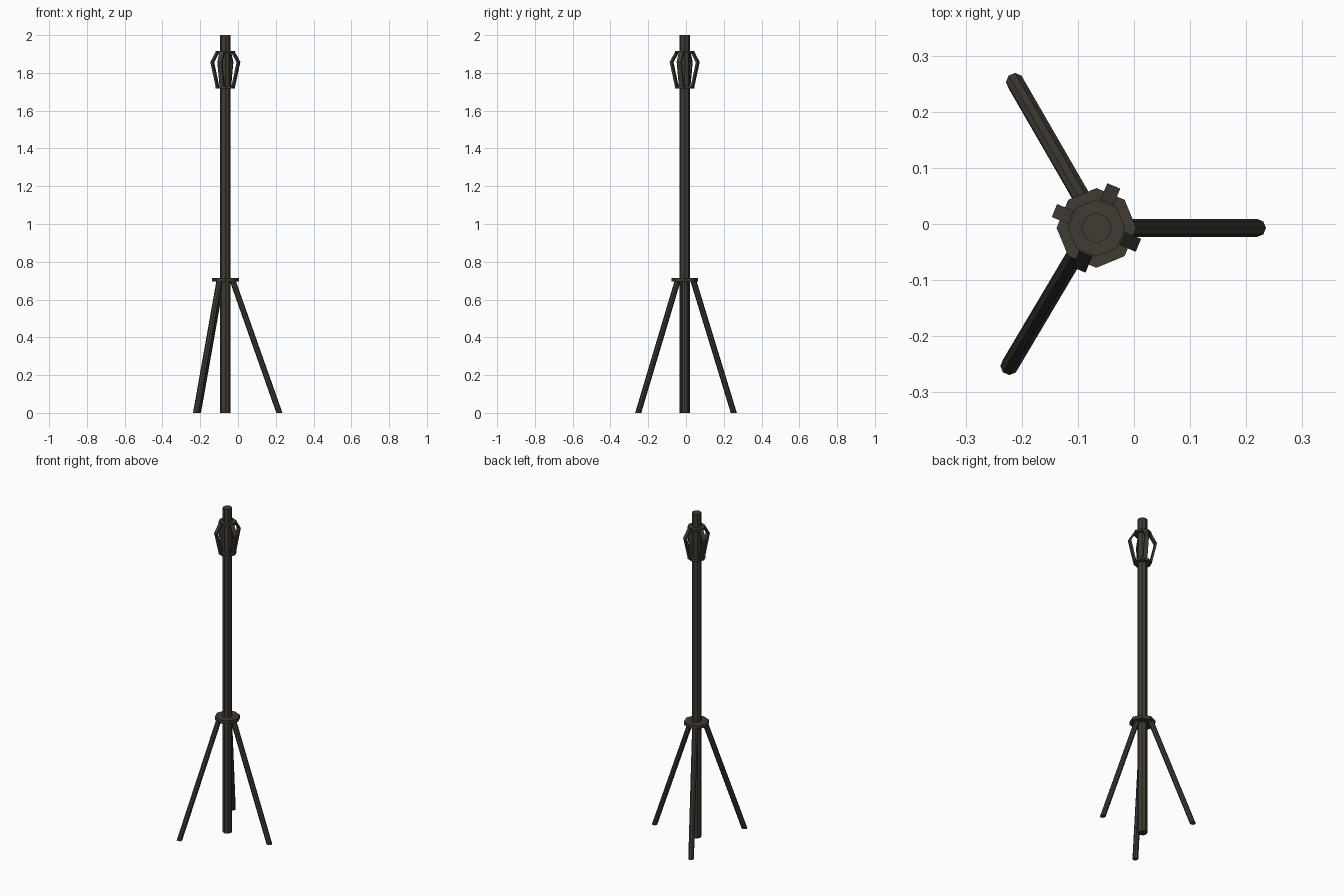
import bpy, bmesh, math
from mathutils import Vector

if "Cube" in bpy.data.objects:
    bpy.data.objects.remove(bpy.data.objects["Cube"])

CX, CY = -0.067, -0.007          # pole axis

iron = bpy.data.materials.new("dark iron")
iron.diffuse_color = (0.05, 0.043, 0.034, 1)
iron.use_nodes = True
iron.node_tree.nodes["Principled BSDF"].inputs["Base Color"].default_value = iron.diffuse_color


def finish(name, bm):
    bmesh.ops.recalc_face_normals(bm, faces=bm.faces)
    me = bpy.data.meshes.new(name)
    bm.to_mesh(me)
    bm.free()
    me.materials.append(iron)
    ob = bpy.data.objects.new(name, me)
    ob.location = (CX, CY, 0)
    bpy.context.collection.objects.link(ob)
    return ob


def loft(name, rings):
    """Closed tube through rings of equal point count."""
    bm = bmesh.new()
    vs = [[bm.verts.new(p) for p in r] for r in rings]
    n = len(vs[0])
    for a, b in zip(vs, vs[1:]):
        for i in range(n):
            j = (i + 1) % n
            bm.faces.new((a[i], a[j], b[j], b[i]))
    bm.faces.new(vs[0])
    bm.faces.new(vs[-1])
    return finish(name, bm)


def octagon(x, y, z, r):
    return [Vector((x + r * math.cos(i * math.pi / 4),
                    y + r * math.sin(i * math.pi / 4), z)) for i in range(8)]


def post(name, a, b, r):
    return loft(name, [octagon(*a, r), octagon(*b, r)])


# Central pole and collars
post("pole", (0, 0, 0), (0, 0, 2), 0.027)
post("leg_collar", (0, 0, 0.695), (0, 0, 0.715), 0.071)
post("basket_lower_ring", (0, 0, 1.718), (0, 0, 1.731), 0.051)
post("basket_upper_ring", (0, 0, 1.904), (0, 0, 1.917), 0.051)

# Tripod legs, cut level with the ground
legs = [((0.286, 0.0), (0.039, 0.0)),
        ((-0.145, 0.26), (-0.0215, 0.046)),
        ((-0.155, -0.246), (-0.031, -0.037))]
for i, (foot, top) in enumerate(legs):
    post(f"leg_{i + 1}", (*foot, 0), (*top, 0.70), 0.0162)

# Bent flat straps around the basket
outer = [(0.050, 1.724), (0.081, 1.858), (0.050, 1.911)]
inner = [(0.039, 1.724), (0.069, 1.856), (0.037, 1.911)]
for k in range(4):
    a = math.radians(67.5 + 90 * k)
    d = Vector((math.cos(a), math.sin(a), 0))
    s = Vector((-d.y, d.x, 0)) * 0.0125
    rings = []
    for (ro, zo), (ri, zi) in zip(outer, inner):
        po, pi = d * ro + Vector((0, 0, zo)), d * ri + Vector((0, 0, zi))
        rings.append([po - s, po + s, pi + s, pi - s])
    loft(f"basket_strap_{k + 1}", rings)
